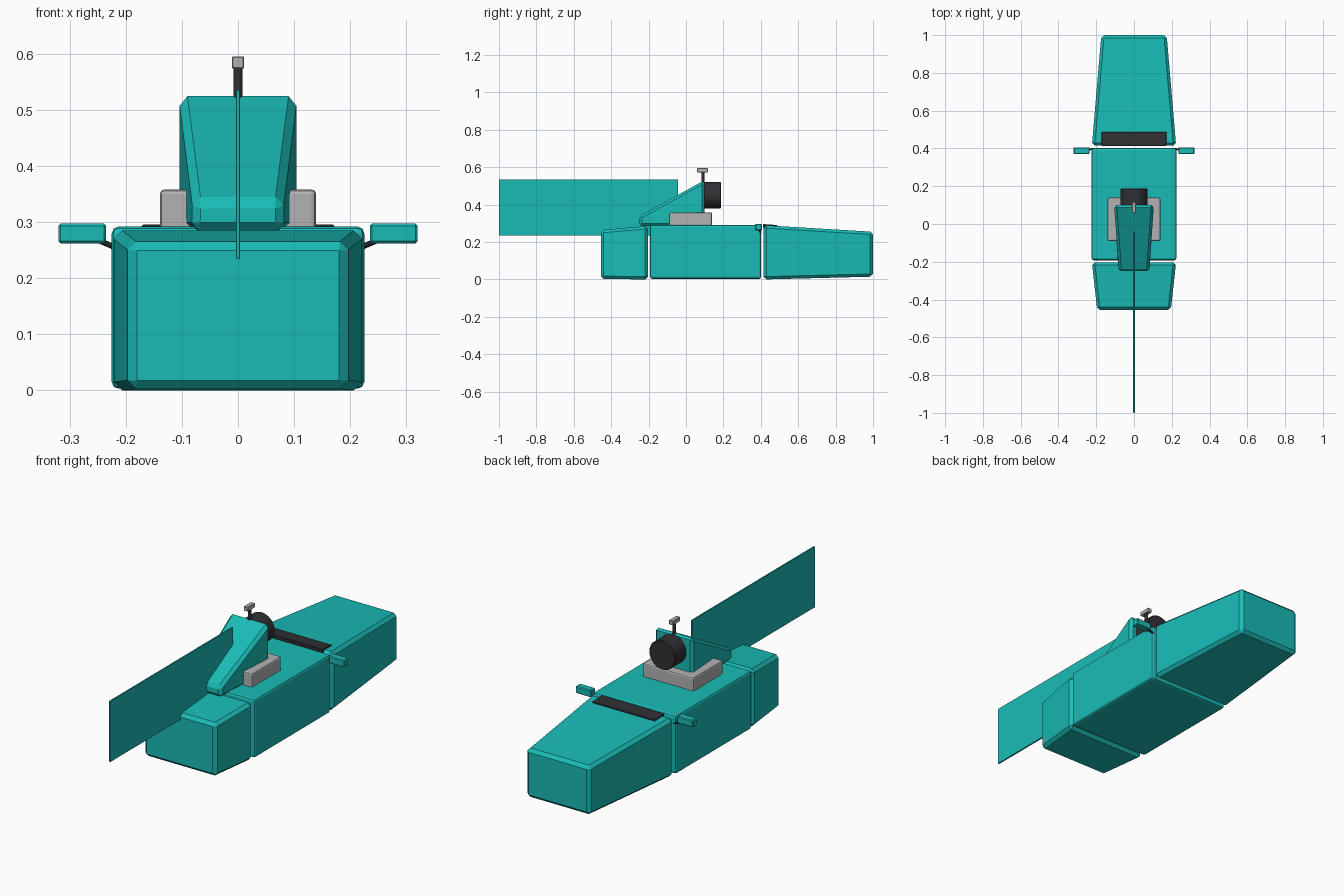
import bpy, bmesh, math
from mathutils import Vector

if "Cube" in bpy.data.objects:
    bpy.data.objects.remove(bpy.data.objects["Cube"])


def material(name, color):
    m = bpy.data.materials.new(name)
    m.diffuse_color = (*color, 1)
    m.use_nodes = True
    m.node_tree.nodes["Principled BSDF"].inputs["Base Color"].default_value = m.diffuse_color
    return m


TEAL = material("teal", (0.01, 0.50, 0.47))
DARK = material("dark", (0.03, 0.03, 0.035))
GREY = material("grey", (0.45, 0.45, 0.45))


def finish(name, bm, mat, bevel=0, segments=1):
    bmesh.ops.recalc_face_normals(bm, faces=bm.faces)
    me = bpy.data.meshes.new(name)
    bm.to_mesh(me)
    bm.free()
    ob = bpy.data.objects.new(name, me)
    bpy.context.collection.objects.link(ob)
    me.materials.append(mat)
    if bevel:
        b = ob.modifiers.new("bevel", 'BEVEL')
        b.width, b.segments = bevel, segments
        b.limit_method = 'ANGLE'
    return ob


def loft(name, sections, mat, bevel=0, segments=1):
    """Four-sided hull through sections (y, bottom half width, top half width, z bottom, z top)."""
    bm = bmesh.new()
    rings = []
    for y, wb, wt, z0, z1 in sections:
        rings.append([bm.verts.new(p) for p in
                      ((-wb, y, z0), (wb, y, z0), (wt, y, z1), (-wt, y, z1))])
    bm.faces.new(rings[0])
    bm.faces.new(rings[-1])
    for a, b in zip(rings, rings[1:]):
        for i in range(4):
            j = (i + 1) % 4
            bm.faces.new((a[i], a[j], b[j], b[i]))
    return finish(name, bm, mat, bevel, segments)


def box(name, x, y, z, mat, bevel=0, segments=1):
    bm = bmesh.new()
    bmesh.ops.create_cube(bm, size=1)
    for v in bm.verts:
        v.co = Vector([(r[0] + r[1]) / 2 + c * (r[1] - r[0])
                       for r, c in zip((x, y, z), v.co)])
    return finish(name, bm, mat, bevel, segments)


def rod(name, a, b, r, mat, sides, bevel=0):
    a, b = Vector(a), Vector(b)
    bm = bmesh.new()
    bmesh.ops.create_cone(bm, cap_ends=True, segments=sides, radius1=r, radius2=r,
                          depth=(b - a).length)
    q = Vector((0, 0, 1)).rotation_difference(b - a)
    for v in bm.verts:
        v.co = q @ v.co + (a + b) / 2
    return finish(name, bm, mat, bevel)


# Hull in three sections separated by narrow gaps
loft("front_hull", [(-0.455, 0.195, 0.195, 0.003, 0.264),
                    (-0.203, 0.223, 0.223, 0.0, 0.286)], TEAL, 0.015)
box("middle_hull", (-0.225, 0.225), (-0.192, 0.402), (0.003, 0.292), TEAL, 0.012, 2)
loft("rear_hull", [(0.415, 0.223, 0.223, 0.0, 0.29),
                   (1.0, 0.173, 0.173, 0.015, 0.255)], TEAL, 0.015)

# Dark strip lying across the rear deck
loft("deck_strip", [(0.413, 0.172, 0.172, 0.275, 0.296),
                    (0.488, 0.172, 0.172, 0.275, 0.291)], DARK, 0.003)

# Grey mounting base and sloped cowl
box("mount_base", (-0.139, 0.139), (-0.09, 0.14), (0.285, 0.358), GREY, 0.008, 2)
loft("cowl", [(-0.25, 0.082, 0.08, 0.285, 0.338),
              (0.1, 0.105, 0.105, 0.285, 0.531)], TEAL, 0.014)

# Motor drum behind the cowl
drum = rod("motor_drum", (0, 0.095, 0.45), (0, 0.187, 0.45), 0.071, DARK, 32, 0.003)
bpy.context.view_layer.objects.active = drum
drum.select_set(True)
bpy.ops.object.shade_smooth_by_angle(angle=math.radians(30))

# Sensor on a post
rod("sensor_post", (0, 0.09, 0.51), (0, 0.09, 0.576), 0.008, DARK, 12)
box("sensor_head", (-0.011, 0.011), (0.06, 0.117), (0.573, 0.595), GREY, 0.002)

# Thin upright panel
box("sail_panel", (-0.004, 0.004), (-1.0, -0.042), (0.235, 0.535), TEAL, 0.001)

# Side pods on short arms
for side, s in (("left", -1), ("right", 1)):
    box(side + "_pod", sorted((s * 0.235, s * 0.32)), (0.37, 0.406), (0.262, 0.297), TEAL, 0.004)
    rod(side + "_pod_arm", (s * 0.21, 0.398, 0.251), (s * 0.25, 0.393, 0.268), 0.005, DARK, 8)
